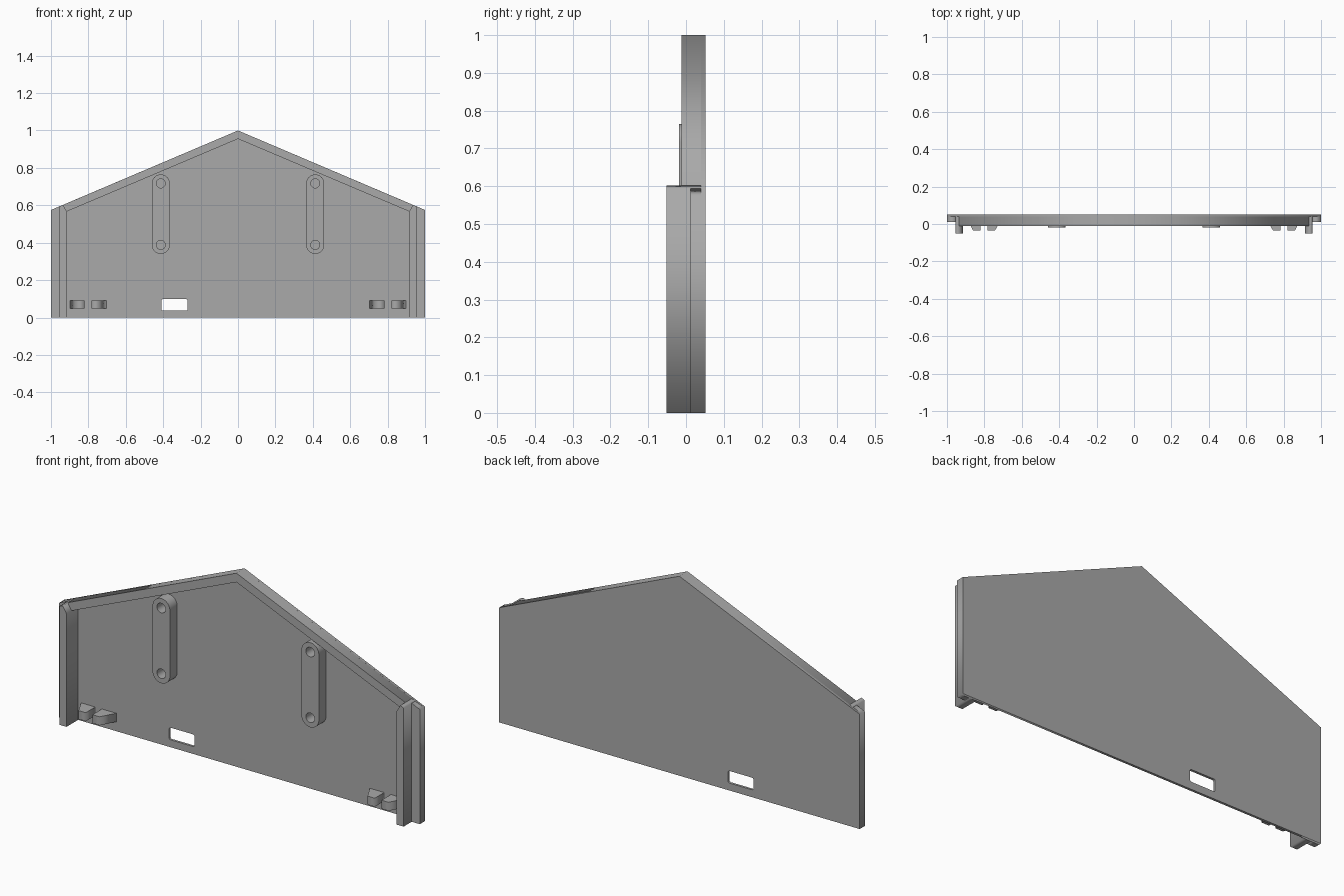
import bpy, bmesh
from math import cos, sin, pi, radians
from mathutils import Matrix

cube = bpy.data.objects.get("Cube")
if cube:
    bpy.data.objects.remove(cube, do_unlink=True)

grey = bpy.data.materials.new("plain grey")
grey.use_nodes = True
COLOUR = (0.4, 0.4, 0.4, 1)
grey.diffuse_color = COLOUR
grey.node_tree.nodes["Principled BSDF"].inputs["Base Color"].default_value = COLOUR


def prism(name, loops, start, end, upright=True):
    """Extrude outlines (later loops are holes) along y if upright, else along z."""
    curve = bpy.data.curves.new(name, "CURVE")
    curve.dimensions = "2D"
    curve.fill_mode = "BOTH"
    curve.extrude = (end - start) / 2
    for loop in loops:
        spline = curve.splines.new("POLY")
        spline.points.add(len(loop) - 1)
        for point, (a, b) in zip(spline.points, loop):
            point.co = (a, b, 0, 1)
        spline.use_cyclic_u = True
    temp = bpy.data.objects.new(name + "_outline", curve)
    bpy.context.collection.objects.link(temp)
    graph = bpy.context.evaluated_depsgraph_get()
    mesh = bpy.data.meshes.new_from_object(temp.evaluated_get(graph))
    bpy.data.objects.remove(temp, do_unlink=True)
    bpy.data.curves.remove(curve)

    middle = (start + end) / 2
    if upright:
        place = Matrix.Translation((0, middle, 0)) @ Matrix.Rotation(pi / 2, 4, "X")
    else:
        place = Matrix.Translation((0, 0, middle))
    bm = bmesh.new()
    bm.from_mesh(mesh)
    bm.transform(place)
    bmesh.ops.remove_doubles(bm, verts=bm.verts, dist=0.0002)
    bmesh.ops.recalc_face_normals(bm, faces=bm.faces)
    bm.to_mesh(mesh)
    bm.free()
    mesh.materials.clear()
    mesh.materials.append(grey)
    mesh.name = name
    obj = bpy.data.objects.new(name, mesh)
    bpy.context.collection.objects.link(obj)
    return obj


def arc(cx, cz, r, first, last, steps):
    angles = [first + (last - first) * i / steps for i in range(steps + 1)]
    return [(cx + r * cos(t), cz + r * sin(t)) for t in angles]


def circle(cx, cz, r):
    return arc(cx, cz, r, 0, 2 * pi, 32)[:-1]


def rounded_box(x0, x1, z0, z1, r):
    corners = [(x1 - r, z1 - r), (x0 + r, z1 - r), (x0 + r, z0 + r), (x1 - r, z0 + r)]
    return [p for i, (x, z) in enumerate(corners)
            for p in arc(x, z, r, i * pi / 2, (i + 1) * pi / 2, 4)]


BACK, FACE = 0.052, 0.04      # thin sheet
EAVE = 0.575

# Gabled sheet with a slot near the bottom
gable = [(-1, 0), (1, 0), (1, EAVE), (0, 1), (-1, EAVE)]
slot = rounded_box(-0.41, -0.27, 0.037, 0.098, 0.008)
prism("back_panel", [gable, slot], FACE, BACK)

# Raised rim below the two roof slopes
rim = [(0, 1), (0.936, 0.602), (0.915, 0.567), (0, 0.955), (-0.915, 0.567), (-0.936, 0.602)]
prism("roof_rim", [rim], -0.012, FACE)

for side, word in ((1, "left"), (-1, "right")):
    def mirrored(points):
        return [(side * a, b) for a, b in points]

    # Upright flange with a mitred top, and the lower ledge outside it
    flange = [(0.915, 0), (0.955, 0), (0.955, 0.594), (0.936, 0.602), (0.915, 0.567)]
    prism(word + "_flange", [mirrored(flange)], -0.052, FACE)
    ledge = [(0.955, 0), (1, 0), (1, EAVE), (0.955, 0.594)]
    prism(word + "_ledge", [mirrored(ledge)], 0.012, FACE)

    # Round-ended mounting bar with two holes
    x, low, high = side * 0.413, 0.388, 0.717
    outline = arc(x, high, 0.048, 0, pi, 20) + arc(x, low, 0.048, pi, 2 * pi, 20)
    holes = [circle(x, z, 0.024) for z in (low, high)]
    bar = prism(word + "_mounting_bar", [outline] + holes, -0.018, FACE)
    bpy.ops.object.select_all(action="DESELECT")
    bar.select_set(True)
    bpy.context.view_layer.objects.active = bar
    bpy.ops.object.shade_smooth_by_angle(angle=radians(30))

    # Pair of wedge clips, sloping away from each other
    for label, foot, tip, flat in (("outer", 0.898, 0.86, 0.82), ("inner", 0.703, 0.743, 0.783)):
        clip = [(foot, FACE), (tip, -0.035), (flat, -0.035), (flat, FACE)]
        prism(f"{word}_{label}_clip", [mirrored(clip)], 0.047, 0.09, upright=False)
